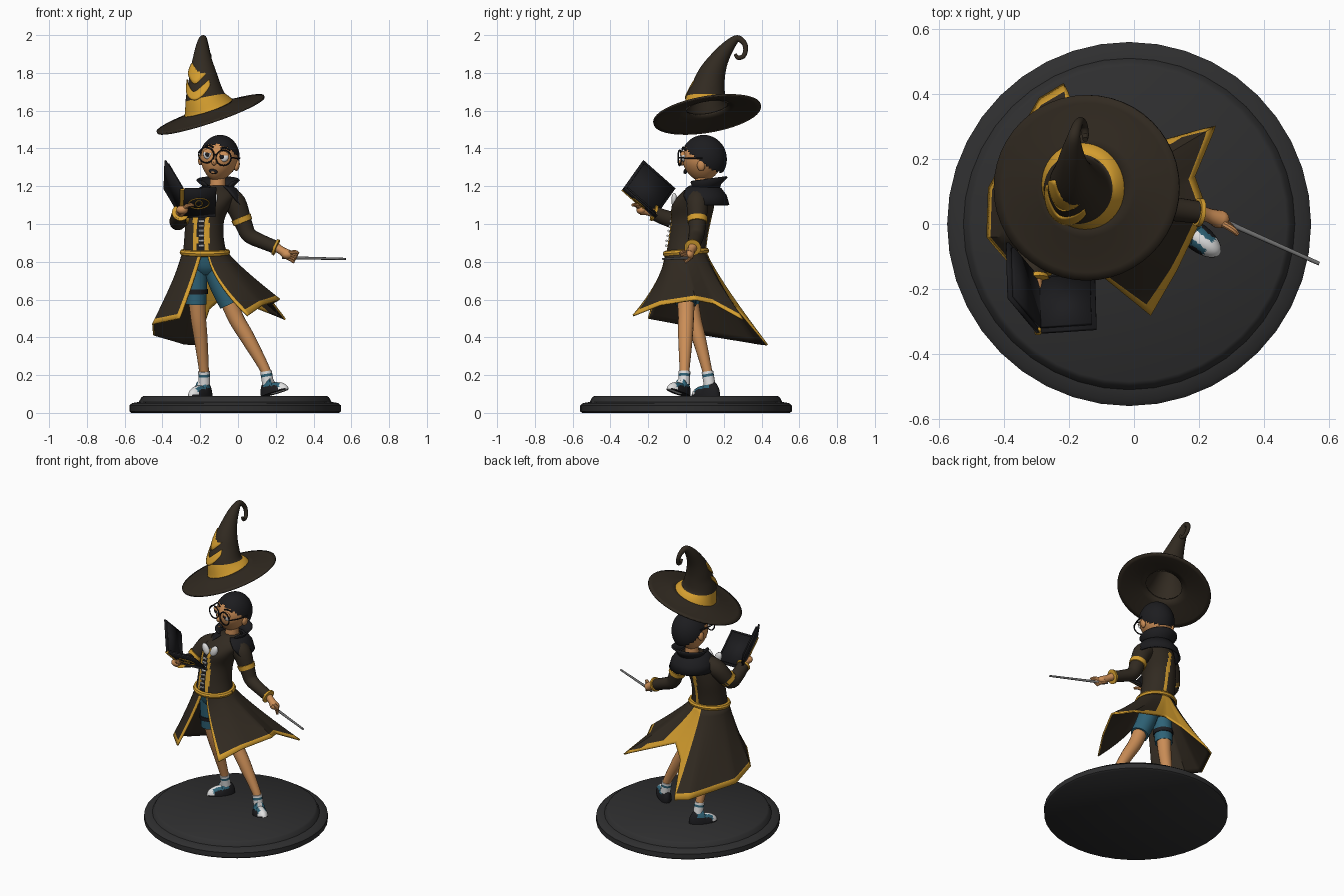
import bpy, bmesh, math
from math import sin, cos, pi, radians
from mathutils import Vector as V, Matrix, Quaternion

if "Cube" in bpy.data.objects:
    bpy.data.objects.remove(bpy.data.objects["Cube"])

def mat(name, r, g, b):
    m = bpy.data.materials.new(name)
    m.diffuse_color = (r, g, b, 1)
    m.use_nodes = True
    m.node_tree.nodes["Principled BSDF"].inputs["Base Color"].default_value = m.diffuse_color
    return m

COAT = mat("coat_brown", .031, .023, .015)
GOLD = mat("gold", .66, .34, .028)
SKIN = mat("skin", .60, .27, .095)
TEAL = mat("teal", .028, .125, .185)
BLACK = mat("black", .012, .012, .014)
BASE = mat("stand_grey", .028, .028, .029)
WHITE = mat("white", .75, .75, .75)
GREY = mat("wand_grey", .16, .16, .16)

def finish(name, bm, mats, thick=0, shift=0):
    bmesh.ops.remove_doubles(bm, verts=bm.verts, dist=1e-5)
    bmesh.ops.recalc_face_normals(bm, faces=bm.faces)
    me = bpy.data.meshes.new(name)
    bm.to_mesh(me)
    bm.free()
    for m in mats:
        me.materials.append(m)
    ob = bpy.data.objects.new(name, me)
    bpy.context.collection.objects.link(ob)
    if thick:
        s = ob.modifiers.new("thickness", 'SOLIDIFY')
        s.thickness, s.offset, s.material_offset = thick, 0, shift
    return ob

def grid(name, rows, mats, rule=None, thick=0, shift=0):
    """Skin a list of point rows; rule(centre, row, column) gives the material."""
    bm = bmesh.new()
    vs = [[bm.verts.new(p) for p in r] for r in rows]
    for i in range(len(rows) - 1):
        for j in range(len(rows[0]) - 1):
            f = bm.faces.new((vs[i][j], vs[i][j+1], vs[i+1][j+1], vs[i+1][j]))
            if rule:
                f.material_index = rule(f.calc_center_median(), i, j)
    return finish(name, bm, mats, thick, shift)

def spline(pts, k):
    """Catmull-Rom through tuples of any length."""
    out = []
    for i in range(len(pts) - 1):
        p = [pts[max(0, min(len(pts) - 1, i + d))] for d in (-1, 0, 1, 2)]
        for s in range(k):
            t = s / k
            out.append(tuple(.5 * (2*b + (c-a)*t + (2*a-5*b+4*c-d)*t*t + (3*b-a-3*c+d)*t**3)
                             for a, b, c, d in zip(*p)))
    return out + [pts[-1]]

def tube(name, pts, mats, n=16, k=5, rule=None, flat=False, ends=(1, 1)):
    """Loft rings along (x, y, z, rx[, ry]); flat keeps rings horizontal."""
    pts = spline(pts, k) if k > 1 else pts
    c = [V(p[:3]) for p in pts]
    q, t0, rows = Quaternion(), V((0, 0, 1)), []
    for i, p in enumerate(pts):
        if not flat:
            t = (c[min(i+1, len(c)-1)] - c[max(i-1, 0)]).normalized()
            q, t0 = t0.rotation_difference(t) @ q, t
        rows.append([c[i] + q @ V((p[3]*cos(2*pi*j/n), p[-1]*sin(2*pi*j/n), 0)) for j in range(n + 1)])
    if ends[1]:
        rows.append([c[-1]] * (n + 1))
    if ends[0]:
        rows.insert(0, [c[0]] * (n + 1))
    return grid(name, rows, mats if isinstance(mats, list) else [mats], rule)

def loop(name, fn, r, m, n=32):
    """Closed wire ring through fn(angle)."""
    return tube(name, [(*fn(2*pi*j/n), r) for j in range(n + 1)], m, 8, 1, ends=(0, 0))

def ball(name, M, scale, mats, rule=None, shape=None, seg=24):
    """Ellipsoid; rule returning None deletes the face, shape moves points."""
    bm = bmesh.new()
    bmesh.ops.create_uvsphere(bm, u_segments=seg, v_segments=seg * 2 // 3, radius=1)
    for v in bm.verts:
        v.co = V(a * b for a, b in zip(v.co, scale))
        if shape:
            v.co = shape(v.co)
    if rule:
        dead = []
        for f in bm.faces:
            r = rule(f.calc_center_median())
            f.material_index = r or 0
            if r is None:
                dead.append(f)
        bmesh.ops.delete(bm, geom=dead, context='FACES')
    bm.transform(M)
    return finish(name, bm, mats if isinstance(mats, list) else [mats])

T = Matrix.Translation
R = lambda a, ax: Matrix.Rotation(radians(a), 4, ax)

# Stand
prof = [(0, 0), (.55, 0), (.56, .008), (.56, .04), (.545, .052), (.51, .058), (.497, .082), (.485, .09), (0, .09)]
grid("stand", [[(-.015 + r*cos(2*pi*j/40), r*sin(2*pi*j/40), z) for j in range(41)] for r, z in prof], [BASE])

# Hat: tilted brim, bent cone with gold band, dark lining, gold face patches on the front
def brim(r, a):
    x, y = r*cos(a), r*sin(a)
    return (-.145 + x, .112 + y, 1.58 + .33*x + .15*y + .04*(1 - (r - .1)/.185)**1.3)
grid("hat_brim", [[brim(r, 2*pi*j/48) for j in range(49)] for r in (.11, .15, .19, .23, .26, .285)], [COAT], thick=.01)
hat = [(-.155, .115, 1.612, .136), (-.172, .108, 1.668, .108), (-.18, .122, 1.74, .085), (-.186, .14, 1.80, .071),
       (-.19, .175, 1.87, .051), (-.19, .222, 1.937, .034), (-.185, .268, 1.98, .02), (-.175, .302, 1.965, .015),
       (-.165, .316, 1.93, .013), (-.155, .305, 1.89, .012), (-.15, .275, 1.88, .011), (-.15, .26, 1.9, .008)]
tube("hat_cone", hat, [COAT, GOLD], 48, 6, lambda c, i, j: int(i < 6), ends=(0, 1))
tube("hat_lining", [(*p[:3], p[3] - .012) for p in hat[:4]], COAT, 32, 3, ends=(0, 1))

def on_hat(deg, z):
    a, b = next((a, b) for a, b in zip(hat, hat[1:]) if a[2] <= z <= b[2])
    t = (z - a[2]) / (b[2] - a[2])
    x, y, _, r = (p + (q - p)*t for p, q in zip(a, b))
    g = radians(238 + deg)
    return (x + (r + .007)*cos(g), y + (r + .007)*sin(g), z)
for name, cols in (("hat_heart", [(-48, 1.80, 1.815), (-26, 1.77, 1.852), (0, 1.742, 1.83), (26, 1.77, 1.852), (48, 1.80, 1.815)]),
                   ("hat_grin", [(-52, 1.735, 1.765), (-25, 1.68, 1.73), (0, 1.655, 1.70), (25, 1.68, 1.73), (52, 1.735, 1.765)])):
    grid(name, [[on_hat(a, lo + (hi - lo)*s/4) for s in range(5)] for a, lo, hi in spline(cols, 4)], [GOLD], thick=.006)

# Head in local space (face towards -y), then turned and tilted
H = T((-.1, .09, 1.345)) @ R(-12, 'Z') @ R(9, 'Y')
def jaw(p):
    s = 1 - .28 * max(0, -p.z / .125) ** 1.5
    return V((p.x * s, p.y * (s if p.y > 0 else 1 - (1 - s)*.4), p.z))
ball("head", H, (.099, .11, .122), SKIN, None, lambda p: jaw(p) if p.z < 0 else p*.98 if p.z > .06 else p, 32)
ball("hair", H @ T((0, .005, 0)), (.107, .122, .127), BLACK,
     lambda c: 0 if c.z > .056 - .75*(c.y + .07) else None, seg=48)
ball("nose", H @ T((0, -.112, -.018)), (.014, .02, .018), SKIN, seg=12)
ball("mouth", H @ T((0, -.098, -.068)), (.024, .009, .013), BLACK, seg=12)
ball("tongue", H @ T((0, -.103, -.072)), (.012, .006, .006), SKIN, seg=12)
for s, side in ((-1, "left"), (1, "right")):
    eye = H @ T((s*.043, -.094, .018))
    ball(side + "_eye", eye, (.027, .014, .027), WHITE, seg=16)
    ball(side + "_eyelid", eye @ R(12, 'X'), (.03, .017, .03), SKIN, lambda c: 0 if c.z > .01 else None, seg=24)
    ball(side + "_pupil", H @ T((s*.04 - .004, -.106, .018)), (.013, .005, .014), BLACK, seg=12)
    ball(side + "_ear", H @ T((s*.099, .01, -.02)), (.014, .022, .03), SKIN, seg=14)
    loop(side + "_lens_rim", lambda a: H @ V((s*.047 + .041*cos(a), -.116, .013 + .041*sin(a))), .004, BLACK)
    tube(side + "_glasses_arm", [(*(H @ V((s*x, y, .02))), .004) for x, y in ((.088, -.115), (.105, -.05), (.106, .02))], BLACK, 6)
    tube(side + "_eyebrow", [(*(H @ V((s*x, y, z))), .005) for x, y, z in ((.02, -.1, .058), (.045, -.092, .066), (.068, -.077, .056))], BLACK, 6)
tube("glasses_bridge", [(*(H @ V((x, -.118, .022))), .004) for x in (-.008, .008)], BLACK, 6)
tube("neck", [(-.11, .09, 1.14, .045), (-.105, .09, 1.27, .04)], SKIN)

# Standing collar and short cape, both open at the front
def ring(cx, cy, r, z, gap, rise=0):
    out = []
    for j in range(41):
        a = radians(-90 + gap + (360 - 2*gap) * j / 40)
        out.append((cx + r*cos(a), cy + r*sin(a), z + rise*sin(a)))
    return out
grid("collar", [ring(-.105, .095, .07, 1.165, 35), ring(-.105, .1, .082, 1.205, 38, .008), ring(-.105, .105, .112, 1.235, 45, .015)], [BLACK], thick=.01)
grid("cape", [ring(-.11, .085, r, z, g) for r, z, g in ((.07, 1.2, 28), (.1, 1.185, 32), (.126, 1.15, 40), (.14, 1.10, 58))], [BLACK], thick=.01)

# Jacket body: dark front strip with gold edges, gold seam down the back
def jacket_rule(c, i, j):
    d = abs(c.x + .195)
    if c.z < 1.13 and c.y < -.02:
        return 2 if d < .02 else 1 if d < .042 else 0
    return int(c.z < 1.13 and c.y > .06 and abs(c.x + .16) < .012)
body = [(-.175, 0, .84, .116, .104), (-.18, .012, .93, .104, .103), (-.175, .027, 1.02, .102, .106),
        (-.15, .038, 1.1, .112, .112), (-.125, .06, 1.16, .115, .09), (-.11, .08, 1.205, .06, .055)]
tube("jacket", body, [COAT, GOLD, BLACK], 64, 6, jacket_rule, True)
for i in range(8):
    z = .885 + i*.026
    y = -.104 + max(0, z - .9)*.2
    tube("lace", [(-.209, y, z, .007), (-.181, y, z, .007)], WHITE, 6, 1)
for s in (-1, 1):
    ball("neck_frill", T((-.165 + s*.03, -.062, 1.125)) @ R(s*25, 'Y'), (.024, .016, .042), WHITE, seg=14)
loop("belt", lambda a: (-.175 + .117*cos(a), .106*sin(a), .85 + .008*sin(a)), .017, GOLD, 48)

# Coat skirt: (belt angle, hem x, y, z) from the front opening all the way round
hem = [(-84, .05, -.28, .515), (-50, .13, -.14, .57), (-5, .22, .05, .60), (22, .185, .145, .58), (55, .25, .30, .495),
       (84, -.07, .21, .62), (91, -.15, .27, .55), (98, -.215, .43, .36), (112, -.29, .385, .365),
       (165, -.445, .11, .41), (198, -.45, -.04, .47), (262, -.31, -.2, .5)]
S = 8
cols = [tuple(a + (b - a)*t/S for a, b in zip(p, q)) for p, q in zip(hem, hem[1:]) for t in range(S)] + [hem[-1]]
def skirt(j, v):
    c = cols[j]
    a = radians(c[0])
    top = V((-.175 + .116*cos(a), .105*sin(a), .85))
    w = v ** (1.15 + .5*max(0, 1 - j/10))
    return (top.x + (c[1] - top.x)*w, top.y + (c[2] - top.y)*w, top.z + (c[3] - top.z)*v)
def skirt_rule(c, i, j):
    if 5*S <= j < 7*S or (j >= 5*S - 3 and j < 5*S) or (4*S + 2 <= j < 5*S and i >= 9):
        return 2
    return int(i == 10 or j < 1 or j >= len(cols) - 2)
vs = [i * .093 for i in range(11)] + [1]
grid("coat_skirt", [[skirt(j, v) for j in range(len(cols))] for v in vs],
     [COAT, GOLD, GOLD, COAT, COAT, GOLD], skirt_rule, .01, 3)

# Legs, shorts, socks and shoes
legs = [("left", [(-.215, .0, .84, .062), (-.22, .01, .70, .058), (-.222, .018, .575, .055)],
         [(-.22, .018, .62, .046), (-.21, .04, .5, .041), (-.197, .07, .39, .036), (-.18, .113, .22, .026), (-.178, .125, .15, .026)],
         T((-.2, .105, .09)) @ R(-38, 'Z')),
        ("right", [(-.145, 0, .84, .062), (-.1, 0, .70, .06), (-.043, 0, .575, .056)],
         [(-.06, 0, .62, .046), (-.01, 0, .5, .042), (.055, -.003, .39, .038), (.148, -.008, .22, .026), (.16, -.01, .15, .026)],
         T((.195, -.04, .105)) @ R(52, 'Z') @ R(-14, 'X'))]
def sole(p):
    return V((p.x, p.y, max(p.z, 0) * (1 + .5*(p.y > 0) + 3.5*max(0, p.y))))
def shoe_rule(c):
    if c.y < -.055 and c.z > .008 or (abs(c.x) < .014 and c.y < .02):
        return 1
    return 2 if c.z < .016 or c.y > .045 or (abs(c.x) > .03 and c.z < .04) else 0
for side, sh, leg, M in legs:
    tube(side + "_shorts", sh, TEAL)
    tube(side + "_leg", leg, SKIN)
    a, b = V(leg[-2][:3]), V(leg[-1][:3])
    tube(side + "_sock", [(*a.lerp(b, t), .031) for t in (0, .2, .4, .6, 1)], [WHITE, TEAL], 16, 1, lambda c, i, j: int(i == 2))
    ball(side + "_shoe", M, (.042, .09, .056), [TEAL, WHITE, BLACK], shoe_rule, sole, 40)
tube("leg_strap", [(-.221, .013, .655, .062), (-.221, .014, .63, .061)], BLACK, 20, 1)
tube("shorts_seat", [(-.18, 0, .85, .1, .09), (-.17, 0, .77, .1, .07), (-.165, 0, .73, .05, .04)], TEAL, 20, flat=True)

# Sleeves with armbands and cuffs, then hands
arms = [("left", [(-.2, .05, 1.13, .055), (-.26, .035, 1.1, .056), (-.315, -.02, 1.015, .046), (-.315, -.1, 1.03, .042), (-.305, -.175, 1.06, .038)], (-.295, -.235, 1.075)),
        ("right", [(-.06, .06, 1.14, .055), (-.015, .06, 1.11, .058), (.03, .06, 1.0, .046), (.06, .055, .94, .041), (.13, .045, .905, .037), (.205, .035, .875, .035)], (.262, .015, .838))]
for side, path, hand in arms:
    tube(side + "_sleeve", path, COAT)
    a, b, h = V(path[-2][:3]), V(path[-1][:3]), V(hand)
    tube(side + "_cuff", [(*a.lerp(b, t), r) for t, r in ((.82, .03), (.84, .043), (1.0, .045), (1.02, .03))], GOLD, 20, 1)
    a, c = V(path[1][:3]), V(path[2][:3])
    tube(side + "_armband", [(*a.lerp(c, t), r) for t, r in ((.66, .04), (.68, .055), (.92, .052), (.94, .04))], GOLD, 20, 1)
    d = (h - b).normalized()
    tube(side + "_wrist", [(*b, .024), (*(b + d*.03), .022), (*h, .028)], SKIN, 12)
    ball(side + "_palm", T(h), (.032, .028, .024), SKIN, seg=16)
    for i in range(5):
        o = (i - 2) * .012
        p = h + V((o*.5, -o*.6, o*.5))
        end = V((.03, -.02, .03 - i*.004)) if side == "left" else V((.03, -.018, -.014 + i*.004))
        tube(side + "_finger", [(*p, .01), (*(p + end), .01), (*(p + end*1.5 + V((0, -.006, -.008))), .007)], SKIN, 8, 3)

# Wand
tube("wand", [(.235, .03, .822, .008), (.33, -.015, .82, .008), (.57, -.122, .815, .006)], GREY, 10, 1)

# Open book: covers hinge on a sloped spine
near, up = V((-.3, -.165, 1.035)), V((.005, -.17, .15))
def slab(name, p, a, b, t, m):
    grid(name, [[p, p + b], [p + a, p + a + b]], [m], thick=t)
for side, a, sg in (("right", V((.18, .012, .006)), -1), ("left", V((-.09, .108, .152)), 1)):
    n = a.cross(up).normalized() * sg
    slab(side + "_book_cover", near, a, up, .01, BLACK)
    slab(side + "_book_pages", near + n*.01 + a*.04 + up*.06, a*.88, up*.88, .01, BLACK)
mid = near + V((.09, .006, .003)) + up*.5 - V((.18, .012, .006)).cross(up).normalized()*-.007
for w, hgt in ((.3, .18), (.1, .1)):
    loop("cover_emblem", lambda t: mid + V((.18, .012, .006))*w*cos(t) + up*hgt*sin(t), .003, GOLD, 24)
tube("book_spine", [(*near, .011), (*(near + up), .011)], GOLD, 10, 1)

# Smooth shading with sharp edges kept
bpy.ops.object.select_all(action='SELECT')
bpy.context.view_layer.objects.active = bpy.data.objects["stand"]
bpy.ops.object.shade_smooth_by_angle(angle=radians(40))
